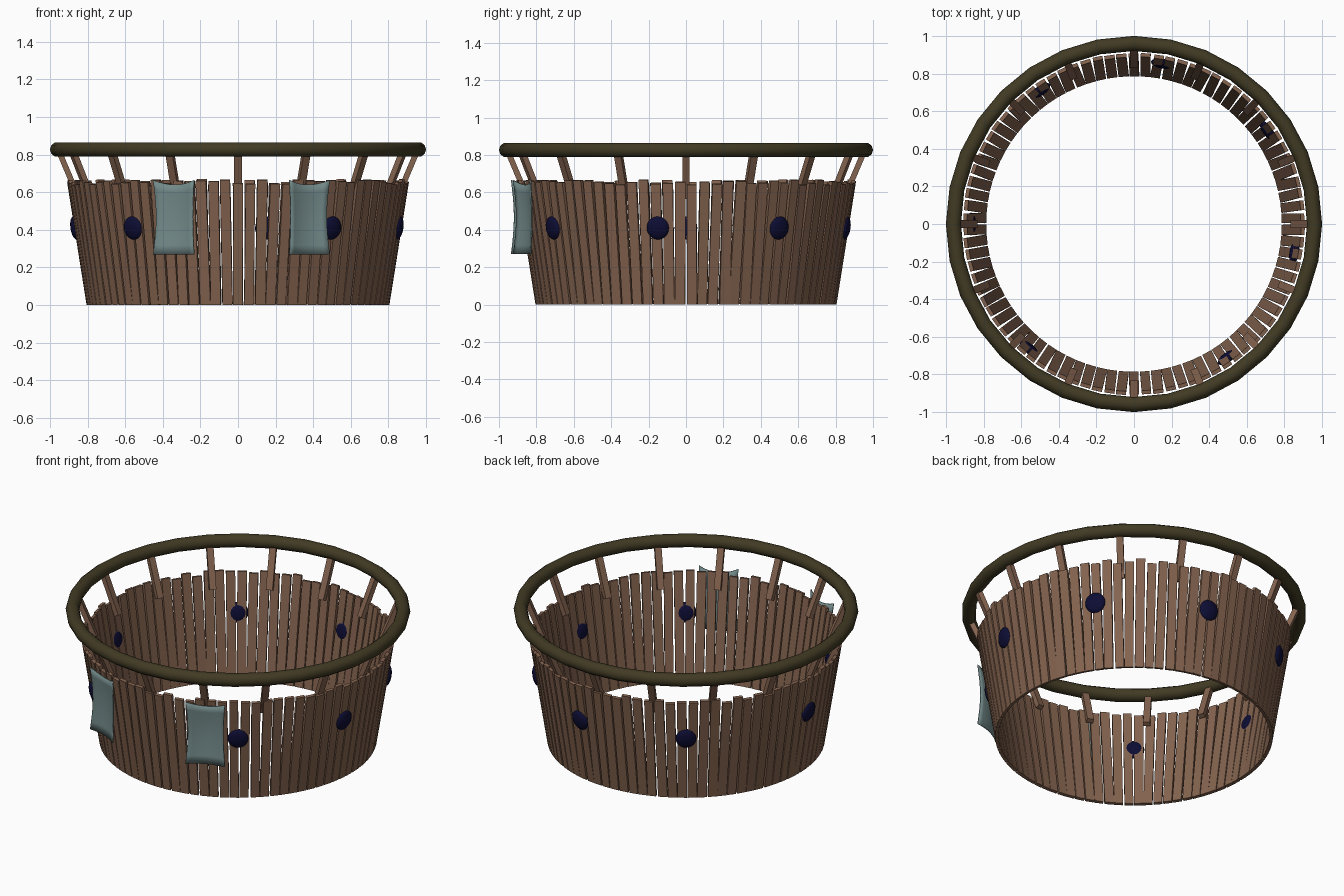
import bpy, bmesh, math, random
from mathutils import Matrix, Vector

if "Cube" in bpy.data.objects:
    bpy.data.objects.remove(bpy.data.objects["Cube"])

random.seed(4)


def material(name, rgb):
    m = bpy.data.materials.new(name)
    m.diffuse_color = (*rgb, 1)
    m.use_nodes = True
    m.node_tree.nodes["Principled BSDF"].inputs["Base Color"].default_value = m.diffuse_color
    return m


WOOD = material("brown wood", (0.23, 0.125, 0.078))
RIM = material("dark olive", (0.052, 0.042, 0.017))
CLOTH = material("grey teal cloth", (0.17, 0.25, 0.25))
NAVY = material("navy", (0.004, 0.004, 0.035))


def finish(bm, name, mat, smooth=False):
    bmesh.ops.recalc_face_normals(bm, faces=bm.faces)
    me = bpy.data.meshes.new(name)
    bm.to_mesh(me)
    bm.free()
    me.materials.append(mat)
    for p in me.polygons:
        p.use_smooth = smooth
    ob = bpy.data.objects.new(name, me)
    bpy.context.collection.objects.link(ob)
    return ob


def frame(az, r, z, lean=0.0):
    """Local x = tangent, y = outward, z = up, leaning outward at the top."""
    return (Matrix.Rotation(az - math.pi / 2, 4, 'Z') @ Matrix.Translation((0, r, z))
            @ Matrix.Rotation(-lean, 4, 'X'))


def slat(bm, az, r0, z0, r1, z1, width, depth, roll=0.0):
    """Box whose axis runs from (r0, z0) to (r1, z1) in the radial plane."""
    lean = math.atan2(r1 - r0, z1 - z0)
    length = math.hypot(r1 - r0, z1 - z0)
    mat = (frame(az, (r0 + r1) / 2, (z0 + z1) / 2, lean)
           @ Matrix.Rotation(roll, 4, 'Y') @ Matrix.Diagonal((width, depth, length, 1)))
    bmesh.ops.create_cube(bm, size=1, matrix=mat)


# Ring of upright planks, flaring outward, uneven tops
bm = bmesh.new()
COUNT = 86
for i in range(COUNT):
    top = random.uniform(0.64, 0.668)
    slat(bm, -math.pi / 2 + i * math.tau / COUNT, 0.795, 0.003, 0.795 + 0.158 * top, top,
         random.uniform(0.050, 0.056), 0.02, random.uniform(-0.012, 0.012))
finish(bm, "wall_planks", WOOD)

# Struts carrying the rim
bm = bmesh.new()
for i in range(16):
    slat(bm, -math.pi / 2 + i * math.tau / 16, 0.847, 0.57, 0.953, 0.82, 0.04, 0.03)
finish(bm, "rim_struts", WOOD)

# Thick rim ring
bm = bmesh.new()
rings = []
for i in range(32):
    a = i * math.tau / 32
    ring = []
    for j in range(10):
        t = j * math.tau / 10
        r = 0.96 + 0.04 * math.cos(t)
        ring.append(bm.verts.new((r * math.cos(a), r * math.sin(a), 0.827 + 0.04 * math.sin(t))))
    rings.append(ring)
for i in range(32):
    a, b = rings[i], rings[(i + 1) % 32]
    for j in range(10):
        k = (j + 1) % 10
        bm.faces.new((a[j], b[j], b[k], a[k]))
finish(bm, "rim_ring", RIM, True)

# Flattened round studs set in the wall
bm = bmesh.new()
for deg in (-130, -55, -10, 35, 80, 125, 180):
    mat = frame(math.radians(deg), 0.866, 0.41, 0.157) @ Matrix.Diagonal((0.061, 0.025, 0.063, 1))
    bmesh.ops.create_uvsphere(bm, u_segments=16, v_segments=10, radius=1, matrix=mat)
finish(bm, "round_studs", NAVY, True)

# Two hanging cloths on the front, sagging between their corners
for name, deg in (("left_cloth", -111), ("right_cloth", -66.5)):
    bm = bmesh.new()
    N = 8
    grid = []
    for j in range(N + 1):
        v = j / N
        row = []
        for i in range(N + 1):
            u = 2 * i / N - 1
            sag = 1 - u * u
            half = 0.117 - 0.012 * math.sin(math.pi * v)
            z = 0.27 + 0.395 * v - 0.025 * sag * v ** 3
            out = 0.955 - 0.012 * math.sin(math.pi * v) - 0.02 * sag
            p = frame(math.radians(deg), 0, 0) @ Vector((u * half, out, z))
            row.append(bm.verts.new(p))
        grid.append(row)
    for j in range(N):
        for i in range(N):
            bm.faces.new((grid[j][i], grid[j][i + 1], grid[j + 1][i + 1], grid[j + 1][i]))
    ob = finish(bm, name, CLOTH, True)
    mod = ob.modifiers.new("thickness", 'SOLIDIFY')
    mod.thickness = 0.006
    mod.offset = 0
